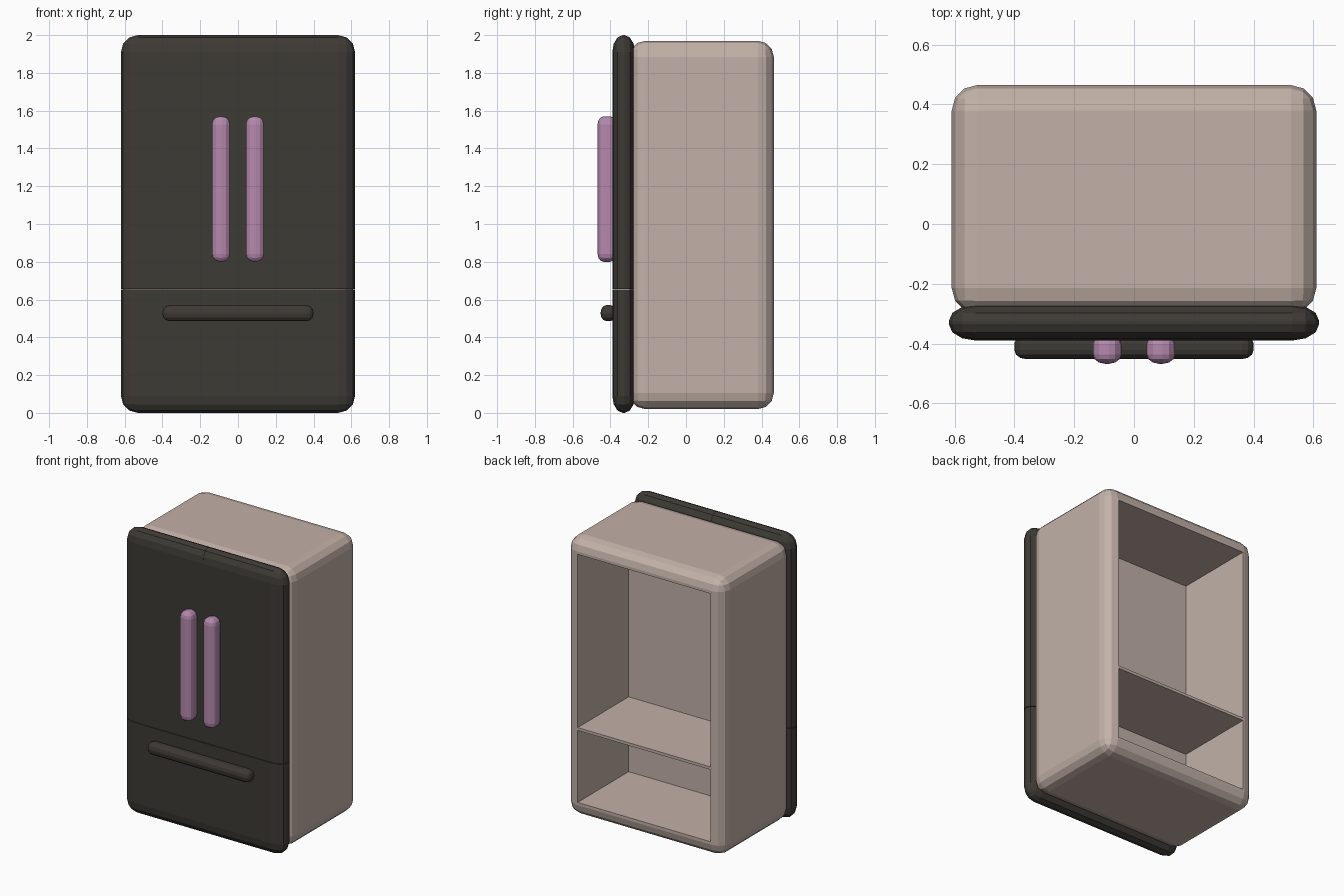
import bpy, bmesh
from mathutils import Vector

if "Cube" in bpy.data.objects:
    bpy.data.objects.remove(bpy.data.objects["Cube"])


def material(name, rgb):
    m = bpy.data.materials.new(name)
    m.diffuse_color = (*rgb, 1)
    m.use_nodes = True
    m.node_tree.nodes["Principled BSDF"].inputs["Base Color"].default_value = m.diffuse_color
    return m


SHELL = material("warm_beige", (0.54, 0.44, 0.39))
DARK = material("charcoal", (0.048, 0.043, 0.036))
PINK = material("mauve", (0.46, 0.25, 0.42))


def rounded_box(name, lo, hi, mat, r=0, ry=None, cuts=()):
    """Box from corner to corner; rounding r across x and z, ry in depth.
    Each cut is (point, outward normal): the outer side is removed and capped."""
    lo, hi = Vector(lo), Vector(hi)
    mid, size = (lo + hi) / 2, hi - lo
    squash = (ry / r) if ry else 1
    size.y /= squash
    bm = bmesh.new()
    bmesh.ops.create_cube(bm, size=1)
    bmesh.ops.scale(bm, vec=size, verts=bm.verts)
    if r:
        bmesh.ops.bevel(bm, geom=bm.edges[:], offset=r, segments=3,
                        profile=0.5, affect='EDGES')
    bmesh.ops.scale(bm, vec=(1, squash, 1), verts=bm.verts)
    bmesh.ops.translate(bm, vec=mid, verts=bm.verts)
    for co, no in cuts:
        res = bmesh.ops.bisect_plane(bm, geom=bm.verts[:] + bm.edges[:] + bm.faces[:],
                                     plane_co=co, plane_no=no, clear_outer=True)
        rim = [g for g in res["geom_cut"] if isinstance(g, bmesh.types.BMEdge)]
        bmesh.ops.edgeloop_fill(bm, edges=rim)
    bmesh.ops.recalc_face_normals(bm, faces=bm.faces)
    me = bpy.data.meshes.new(name)
    bm.to_mesh(me)
    bm.free()
    me.materials.append(mat)
    ob = bpy.data.objects.new(name, me)
    bpy.context.collection.objects.link(ob)
    return ob


# Cabinet with two compartments open at the back, leaving a thin shelf
cabinet = rounded_box("cabinet", (-0.61, -0.30, 0.02), (0.61, 0.465, 1.97), SHELL, 0.085)
for label, z0, z1 in (("lower", 0.125, 0.63), ("upper", 0.65, 1.865)):
    cutter = rounded_box(label + "_cutter", (-0.515, -0.10, z0), (0.515, 0.6, z1), SHELL)
    cutter.hide_render = True
    mod = cabinet.modifiers.new(label + "_compartment", 'BOOLEAN')
    mod.operation = 'DIFFERENCE'
    mod.solver = 'EXACT'
    mod.object = cutter
    bpy.context.view_layer.objects.active = cabinet
    bpy.ops.object.modifier_apply(modifier=mod.name)
    bpy.data.objects.remove(cutter)

# Front slab divided into a drawer and two doors
slab = ((-0.62, -0.39, 0.0), (0.62, -0.27, 2.0), DARK, 0.09, 0.055)
SPLIT, GAP = 0.655, 0.002
rounded_box("freezer_drawer", *slab, cuts=[((0, 0, SPLIT - GAP), (0, 0, 1))])
for side, s in (("left", -1), ("right", 1)):
    rounded_box(side + "_door", *slab, cuts=[((0, 0, SPLIT + GAP), (0, 0, -1)),
                                             ((s * GAP / 4, 0, 0), (-s, 0, 0))])
    # Upright door handles
    x = s * 0.09
    rounded_box(side + "_door_handle", (x - 0.048, -0.468, 0.80),
                (x + 0.048, -0.37, 1.57), PINK, 0.042, 0.032)

# Drawer handle
rounded_box("drawer_handle", (-0.40, -0.452, 0.486), (0.40, -0.37, 0.57), DARK, 0.038, 0.03)
